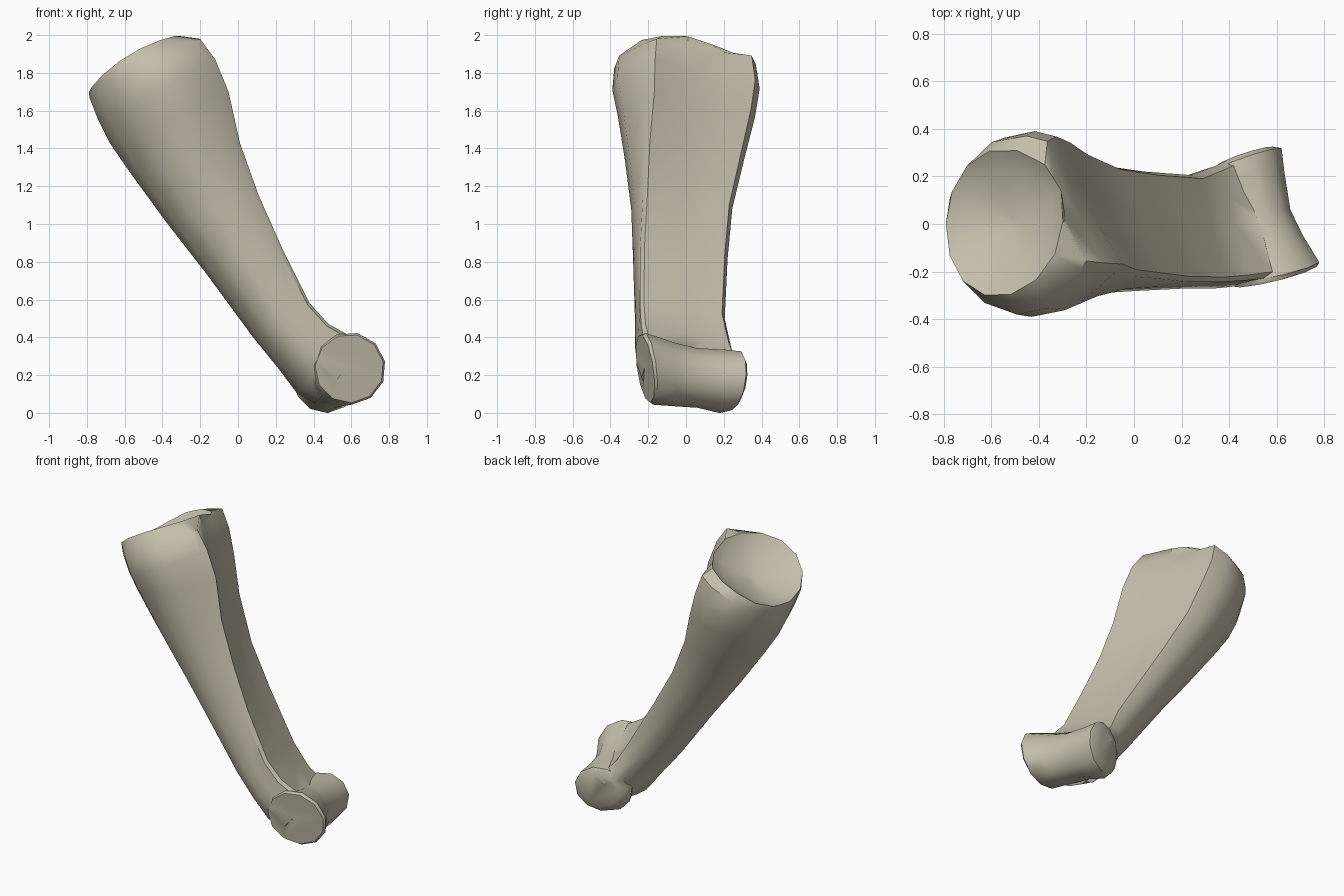
import bpy, bmesh, math
from mathutils import Vector

cube = bpy.data.objects.get("Cube")
if cube:
    bpy.data.objects.remove(cube, do_unlink=True)

bone = bpy.data.materials.new("bone beige")
bone.use_nodes = True
colour = (0.56, 0.52, 0.41, 1)
bone.diffuse_color = colour
bsdf = bone.node_tree.nodes["Principled BSDF"]
bsdf.inputs["Base Color"].default_value = colour
bsdf.inputs["Roughness"].default_value = 0.8


def loft(name, rings):
    """Skin a list of equal closed rings and cap both ends."""
    bm = bmesh.new()
    loops = [[bm.verts.new(p) for p in ring] for ring in rings]
    n = len(loops[0])
    for a, b in zip(loops, loops[1:]):
        for i in range(n):
            j = (i + 1) % n
            bm.faces.new((a[i], a[j], b[j], b[i]))
    bm.faces.new(loops[0])
    bm.faces.new(loops[-1])
    bmesh.ops.recalc_face_normals(bm, faces=bm.faces)
    mesh = bpy.data.meshes.new(name)
    bm.to_mesh(mesh)
    bm.free()
    mesh.materials.append(bone)
    obj = bpy.data.objects.new(name, mesh)
    bpy.context.collection.objects.link(obj)
    return obj


def section(px, pz, qx, qz, y0, y1, crease, back):
    """D-shaped cross-section from the rounded side p to the creased side q."""
    mid, half = (y0 + y1) / 2, (y1 - y0) / 2
    shape = [(1, crease), (.96, crease - .09), (.72, -.93), (.5, -1),
             (.27, -.87), (.08, -.5), (0, -.1), (.02, .3), (.14, .65),
             (.32, .93), (back - .15, 1), (back, .94),
             (back * .72 + .26, .5), (back * .45 + .53, .05)]
    return [Vector((px + (qx - px) * u, mid + half * v, pz + (qz - pz) * u))
            for u, v in shape]


# Shaft sections from shoulder to knuckle
shaft = [section(*s) for s in (
    (-.785, 1.665, -.2, 1.98, -.38, .37, -.4, .72),
    (-.74, 1.55, -.12, 1.87, -.39, .39, -.42, .67),
    (-.68, 1.43, -.05, 1.7, -.36, .365, -.47, .65),
    (-.57, 1.27, .01, 1.43, -.325, .31, -.58, .65),
    (-.38, 1.01, .11, 1.15, -.29, .245, -.68, .66),
    (-.17, .74, .23, .88, -.28, .22, -.76, .68),
    (.08, .4, .38, .58, -.27, .205, -.8, .7),
    (.21, .24, .48, .47, -.27, .24, -.78, .6),
    (.315, .1, .58, .415, -.26, .28, -.78, .55),
    (.41, .05, .65, .32, -.235, .25, -.7, .6))]

# Rounded, saddled rim and hollow socket at the top
rim_centre = Vector((-.545, .005, 1.845))
across = Vector((.245, 0, .15))
inward = Vector((.54, 0, -.84))
start = math.radians(-25)


def socket_ring(scale, depth):
    ring = []
    for i in range(14):
        a = start - math.tau * i / 14
        c, s = math.cos(a), math.sin(a)
        dip = .08 * max(0, c) * max(0, s)
        lift = (.035 * s * s - .025 * s - dip) * scale
        ring.append(rim_centre + inward * (depth - lift) + across * scale * c
                    + Vector((0, .31 * scale * s, 0)))
    return ring


socket = [socket_ring(s, d) for s, d in
          ((.06, .085), (.4, .07), (.75, .04), (.95, .01), (1, 0))]
leg_bone = loft("bone_shaft", socket + shaft)


# Spool-shaped knuckle with tilted end faces
def knuckle_ring(y, cx, cz, r, tilt_x, tilt_z):
    ring = []
    for i in range(11):
        a = math.tau * i / 11 + .2
        dx, dz = r * math.cos(a), r * math.sin(a)
        ring.append(Vector((cx + dx, y + tilt_x * dx + tilt_z * dz, cz + dz)))
    return ring


knuckle = loft("knuckle", [knuckle_ring(*k) for k in (
    (-.216, .59, .235, .182, .24, -.14), (-.198, .59, .235, .192, .22, -.12),
    (-.06, .54, .205, .17, .1, 0), (.06, .5, .187, .16, 0, 0),
    (.19, .465, .169, .17, .15, .08), (.26, .465, .172, .158, .35, .13),
    (.283, .465, .175, .12, .33, .13))])

# Fuse the knuckle into the shaft
fuse = leg_bone.modifiers.new("fuse", 'BOOLEAN')
fuse.operation = 'UNION'
fuse.solver = 'EXACT'
fuse.object = knuckle
bpy.ops.object.select_all(action='DESELECT')
leg_bone.select_set(True)
bpy.context.view_layer.objects.active = leg_bone
bpy.ops.object.modifier_apply(modifier="fuse")
bpy.data.objects.remove(knuckle, do_unlink=True)
bpy.ops.object.shade_smooth_by_angle(angle=math.radians(38))
